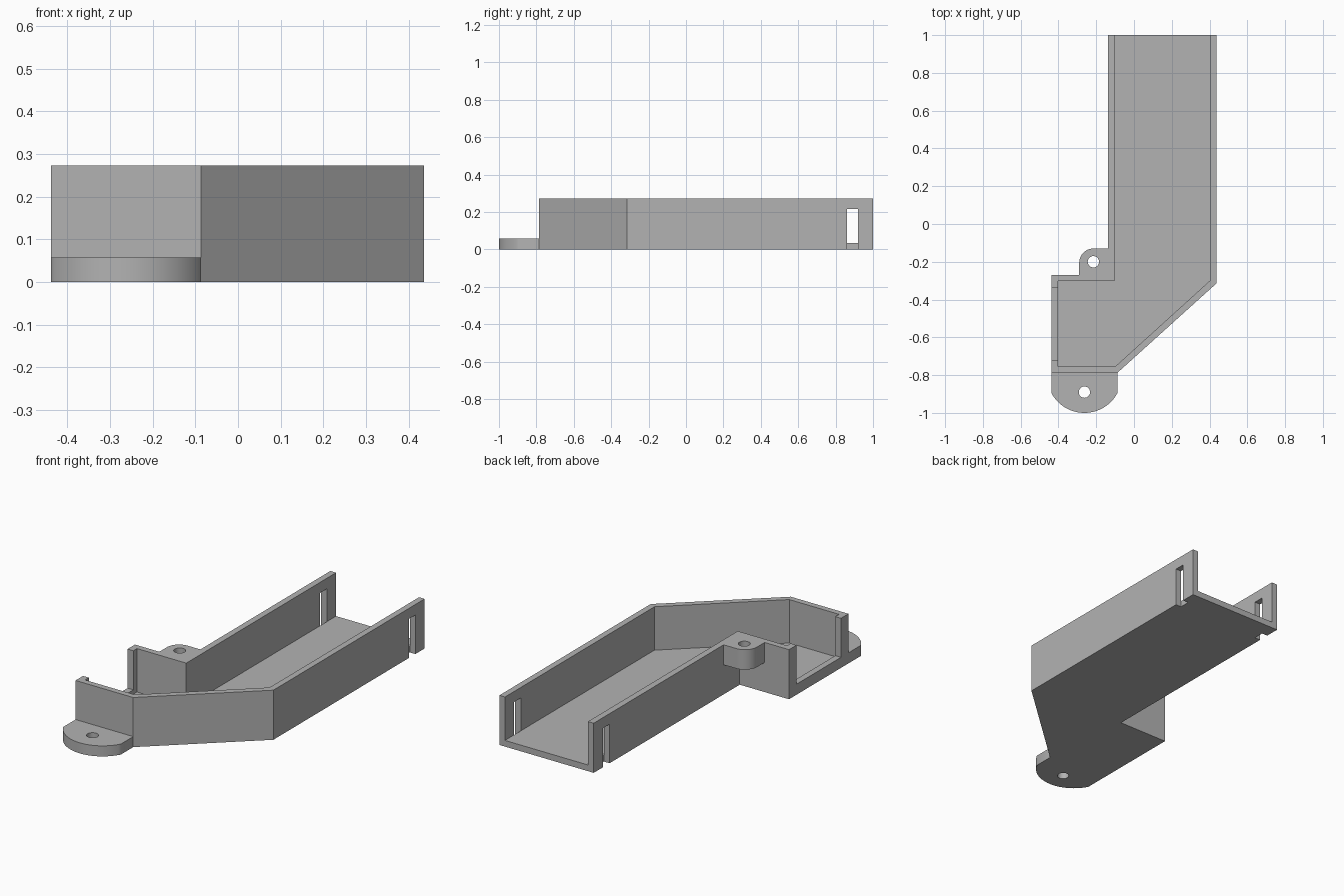
import bpy
import bmesh
import math

cube = bpy.data.objects.get("Cube")
if cube:
    bpy.data.objects.remove(cube)

grey = bpy.data.materials.new("plain grey")
grey.use_nodes = True
colour = (0.45, 0.45, 0.45, 1)
grey.diffuse_color = colour
grey.node_tree.nodes["Principled BSDF"].inputs["Base Color"].default_value = colour

H = 0.273       # wall height
FLOOR = 0.034   # floor thickness
TAB = 0.058     # front tab and sill height


def prism(name, outline, z0, z1):
    """Extrude a flat outline from z0 to z1."""
    bm = bmesh.new()
    face = bm.faces.new([bm.verts.new((x, y, z0)) for x, y in outline])
    new = bmesh.ops.extrude_face_region(bm, geom=[face])["geom"]
    for v in new:
        if isinstance(v, bmesh.types.BMVert):
            v.co.z = z1
    bmesh.ops.recalc_face_normals(bm, faces=bm.faces)
    mesh = bpy.data.meshes.new(name)
    bm.to_mesh(mesh)
    bm.free()
    mesh.materials.append(grey)
    obj = bpy.data.objects.new(name, mesh)
    bpy.context.collection.objects.link(obj)
    return obj


def rect(x0, x1, y0, y1):
    return [(x0, y0), (x1, y0), (x1, y1), (x0, y1)]


def arc(cx, cy, r, start, end, steps):
    angles = [math.radians(start + (end - start) * i / steps) for i in range(steps + 1)]
    return [(cx + r * math.cos(a), cy + r * math.sin(a)) for a in angles]


def cut(obj, outline, z0, z1):
    """Subtract a prism from obj and discard the cutter."""
    cutter = prism("cutter", outline, z0, z1)
    cutter.hide_render = True
    mod = obj.modifiers.new("cut", "BOOLEAN")
    mod.operation = "DIFFERENCE"
    mod.solver = "EXACT"
    mod.object = cutter
    bpy.context.view_layer.update()
    result = bpy.data.meshes.new_from_object(
        obj.evaluated_get(bpy.context.evaluated_depsgraph_get()))
    obj.modifiers.clear()
    obj.data = result
    bpy.data.objects.remove(cutter)


def screw_hole(obj, x, y):
    cut(obj, arc(x, y, 0.03, 0, 360, 32)[:-1], -0.1, 0.4)


# Cranked channel with floor and walls, open at the back end
channel = prism("channel", [
    (-0.138, 1), (0.436, 1), (0.436, -0.315), (-0.087, -0.787),
    (-0.438, -0.787), (-0.438, -0.27), (-0.138, -0.27)], 0, H)
cut(channel, [
    (-0.103, 1.1), (0.402, 1.1), (0.402, -0.3), (-0.1, -0.755),
    (-0.403, -0.755), (-0.403, -0.303), (-0.103, -0.303)], FLOOR, 0.4)

# Side opening above a low sill
cut(channel, rect(-0.5, -0.403, -0.722, -0.335), TAB, 0.4)

# Slots through both long walls near the back end
for x0, x1 in ((-0.2, -0.103), (0.402, 0.5)):
    cut(channel, rect(x0, x1, 0.862, 0.92), -0.1, 0.215)

# Front mounting tab with a shallow rounded end
half = math.degrees(math.asin(0.1755 / 0.198))
front_tab = prism("front_tab", [(-0.087, -0.787), (-0.438, -0.787)]
                  + arc(-0.2625, -0.802, 0.198, 270 - half, 270 + half, 32), 0, TAB)
screw_hole(front_tab, -0.2625, -0.89)

# Raised mounting ear in the corner of the walls
ear = prism("mounting_ear", [(-0.138, -0.27), (-0.138, -0.13)]
            + arc(-0.215, -0.205, 0.075, 90, 180, 16) + [(-0.29, -0.27)], 0.163, H)
screw_hole(ear, -0.215, -0.2)

# Smooth the round sides, keep the edges sharp
for obj in (front_tab, ear):
    bpy.ops.object.select_all(action="DESELECT")
    obj.select_set(True)
    bpy.context.view_layer.objects.active = obj
    bpy.ops.object.shade_smooth_by_angle(angle=math.radians(30))
